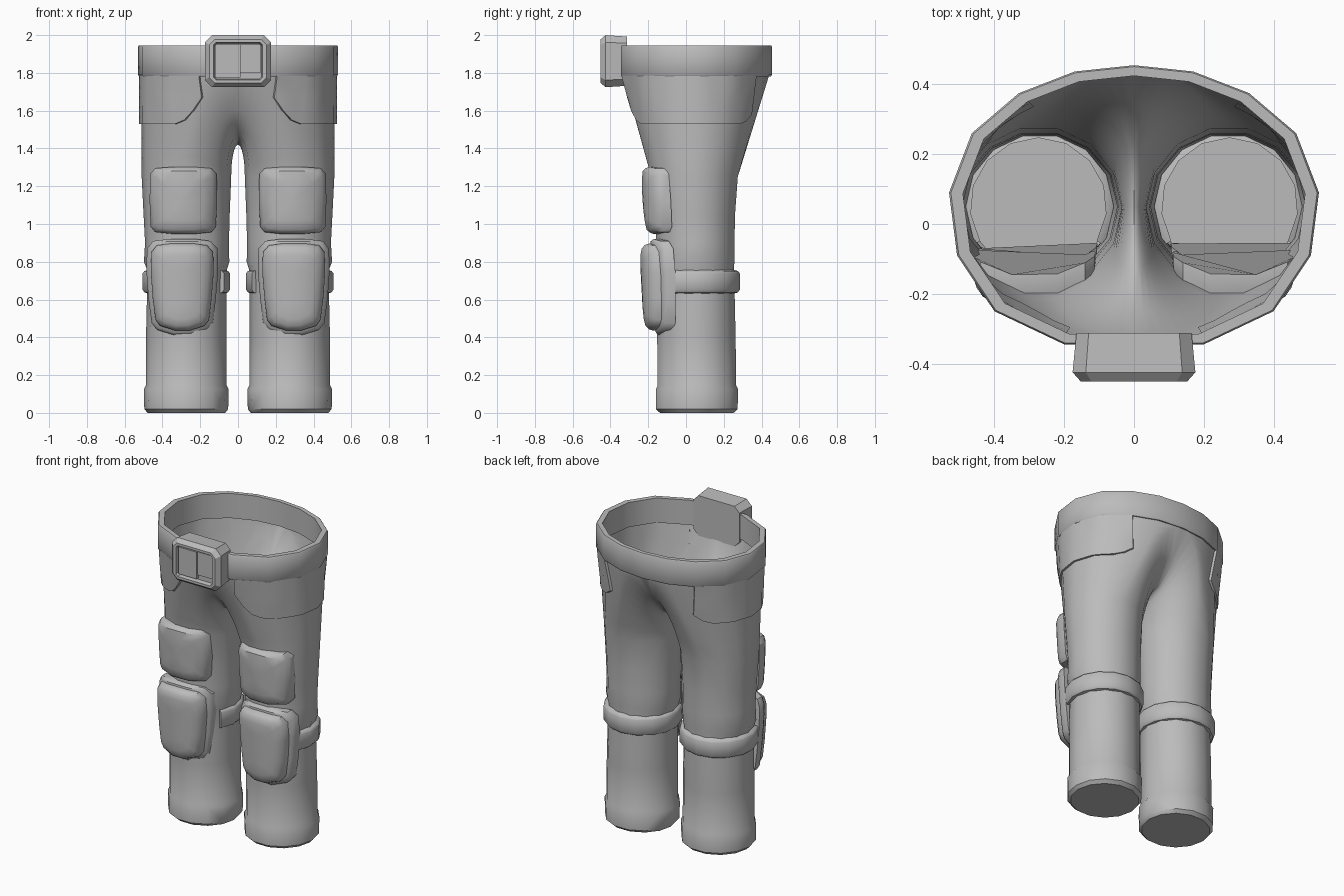
import bpy, bmesh, math
from mathutils import Vector
from mathutils.bvhtree import BVHTree

if "Cube" in bpy.data.objects:
    bpy.data.objects.remove(bpy.data.objects["Cube"])

grey = bpy.data.materials.new("grey")
grey.diffuse_color = (0.5, 0.5, 0.5, 1)
grey.use_nodes = True
grey.node_tree.nodes["Principled BSDF"].inputs["Base Color"].default_value = grey.diffuse_color


def finish(name, bm, angle=38, outward=True):
    if outward:
        bmesh.ops.recalc_face_normals(bm, faces=bm.faces)
    me = bpy.data.meshes.new(name)
    bm.to_mesh(me)
    bm.free()
    me.materials.append(grey)
    ob = bpy.data.objects.new(name, me)
    bpy.context.collection.objects.link(ob)
    bpy.ops.object.select_all(action='DESELECT')
    ob.select_set(True)
    bpy.context.view_layer.objects.active = ob
    bpy.ops.object.shade_smooth_by_angle(angle=math.radians(angle))
    return ob


def loft(bm, rings, closed=True, cap_start=False, cap_end=False):
    """Bridge successive rings of points with quads."""
    vs = [[bm.verts.new(p) for p in r] for r in rings]
    n = len(vs[0])
    for a, b in zip(vs, vs[1:]):
        for i in range(n if closed else n - 1):
            k = (i + 1) % n
            bm.faces.new((a[i], a[k], b[k], b[i]))
    if cap_start:
        bm.faces.new(vs[0][::-1])
    if cap_end:
        bm.faces.new(vs[-1])


# Right half of the waist outline, front centre to back centre
WAIST = [(0, -.347), (.2, -.345), (.4, -.25), (.507, -.09), (.53, .09),
         (.465, .26), (.33, .375), (.17, .437), (0, .455)]
# Crotch seam on the centre plane (y, z), back to front
SEAM = [(.345, 1.62), (.22, 1.48), (.05, 1.42), (-.13, 1.47), (-.26, 1.61)]
# Leg rings: z, centre x, radius x, centre y, radius y
LEG = [(0, .273, .205, .057, .2), (.02, .274, .222, .057, .222),
       (.125, .274, .225, .058, .223), (.145, .274, .214, .058, .213),
       (.40, .274, .213, .055, .213), (.62, .272, .210, .053, .210),
       (.76, .270, .212, .05, .208), (.80, .272, .226, .05, .212),
       (.90, .270, .222, .05, .212), (1.05, .272, .228, .048, .217),
       (1.25, .273, .237, .045, .235)]
N = 14


def leg_ring(z, cx, rx, cy, ry):
    ring = []
    for j in range(N):
        a = math.tau * (j - 4) / N
        ring.append(Vector((cx + rx * math.cos(a), cy + ry * math.sin(a), z)))
    return ring


# Trousers: each leg lofts into half of the hips, joined at the seam
bm = bmesh.new()
for side in (1, -1):
    rings = [leg_ring(*r) for r in LEG]
    base = rings[-1]
    top = [Vector((x * .965, .05 + (y - .05) * .965, 1.79)) for x, y in WAIST]
    top += [Vector((0, y, z)) for y, z in SEAM]
    for s in (.2, .4, .55, .7, .82, .92, .98, 1):
        ring = []
        for j in range(N):
            p = base[j].lerp(top[j], s)
            if j == 0 or j >= 8:
                p.x = base[j].x * math.sqrt(1 - s * s)
            ring.append(p)
        rings.append(ring)
    loft(bm, [[(p.x * side, p.y, p.z) for p in r] for r in rings], cap_start=True)
bmesh.ops.remove_doubles(bm, verts=bm.verts, dist=.0005)
bm.normal_update()
tree = BVHTree.FromBMesh(bm)
finish("trousers", bm)

# Waistband
full = WAIST + [(-x, y) for x, y in WAIST[-2:0:-1]]
bm = bmesh.new()


def band(scale, z):
    return [(x * scale, .05 + (y - .05) * scale, z) for x, y in full]


loft(bm, [band(.925, 1.785), band(.985, 1.78), band(1, 1.79), band(1, 1.938),
          band(.99, 1.945), band(.925, 1.945), band(.925, 1.785)])
bmesh.ops.remove_doubles(bm, verts=bm.verts, dist=.0005)
finish("waistband", bm)


# Hip panels hugging the trousers
def hip_panel(side):
    bm = bmesh.new()
    low = [1.67, 1.60, 1.55] + [1.53] * 11 + [1.545, 1.58]
    cols = len(low)
    outer, inner = [], []
    for c in range(cols):
        a = math.radians(-62 + 107 * c / (cols - 1))
        d = Vector((side * math.cos(a), math.sin(a), 0))
        co, ci = [], []
        for r in range(6):
            z = low[c] + (1.785 - low[c]) * r / 5
            hit = tree.ray_cast(Vector((0, .05, z)), d)[0]
            co.append(hit + d * .014)
            ci.append(hit - d * .004)
        outer.append(co)
        inner.append(ci)
    # closed strip rings: up the outside, down the inside
    loft(bm, [o + i[::-1] for o, i in zip(outer, inner)], cap_start=True, cap_end=True)
    return bm


# Knee straps: open bands around the back of each leg
def strap(side):
    prof = [(.195, .63), (.222, .637), (.233, .652), (.233, .738), (.224, .75), (.195, .76)]
    rings = []
    for i in range(11):
        a = math.radians(-31 + 242 * i / 10)
        rings.append([(side * (.274 + r * math.cos(a)), .052 + r * math.sin(a), z)
                      for r, z in prof])
    bm = bmesh.new()
    loft(bm, rings, cap_start=True, cap_end=True)
    return bm


# Curved pads: concentric copies of an outline, bent around the leg
def pad(side, outline, layers, lean):
    cx = sum(p[0] for p in outline) / len(outline)
    zs = [p[1] for p in outline]
    cz, h = (min(zs) + max(zs)) / 2, (max(zs) - min(zs)) / 2
    w = max(abs(p[0] - cx) for p in outline)
    rings = []
    for inset, y, bend in layers:
        fx, fz = 1 - inset / w, 1 - inset / h
        ring = []
        for x, z in outline:
            dx, dz = (x - cx) * fx, (z - cz) * fz
            ring.append((side * (cx + dx), y + bend * (dx / w) ** 2 - lean * dz / h, cz + dz))
        rings.append(ring)
    bm = bmesh.new()
    loft(bm, rings, cap_start=True, cap_end=True)
    return bm


THIGH = [(.14, 1.295), (.22, 1.302), (.35, 1.302), (.44, 1.295), (.465, 1.265), (.468, 1.12),
         (.462, .985), (.44, .957), (.35, .948), (.22, .948), (.14, .957), (.118, .985),
         (.110, 1.12), (.113, 1.265)]
KNEE = [(.145, .91), (.22, .92), (.37, .92), (.45, .91), (.482, .87), (.485, .75), (.474, .60),
        (.457, .475), (.43, .44), (.34, .412), (.25, .412), (.16, .44), (.133, .475),
        (.118, .60), (.105, .75), (.108, .87)]
for side, label in ((1, "right"), (-1, "left")):
    finish("hip_panel_" + label, hip_panel(side))
    finish("knee_strap_" + label, strap(side))
    finish("thigh_pad_" + label, pad(side, THIGH, [
        (0, -.14, .06), (0, -.195, .07), (.008, -.212, .07), (.022, -.225, .065),
        (.07, -.229, .06), (.13, -.23, .06), (.165, -.23, .06)], .012))
    finish("knee_pad_base_" + label, pad(side, KNEE, [
        (0, -.12, .07), (0, -.165, .07), (.012, -.18, .07), (.06, -.185, .06),
        (.15, -.185, .06)], .018))
    finish("knee_pad_" + label, pad(side, KNEE, [
        (.024, -.16, .05), (.024, -.192, .06), (.032, -.213, .06), (.05, -.228, .055),
        (.085, -.234, .05), (.14, -.236, .05), (.175, -.236, .05)], .014))


# Buckle: chamfered block with a recessed window
def octagon(hx, hz, c, y, cz=1.862):
    return [(sx * x, y, cz + sz * z) for sx, sz, x, z in (
        (1, -1, hx - c, hz), (1, -1, hx, hz - c), (1, 1, hx, hz - c), (1, 1, hx - c, hz),
        (-1, 1, hx - c, hz), (-1, 1, hx, hz - c), (-1, -1, hx, hz - c), (-1, -1, hx - c, hz))]


bm = bmesh.new()
loft(bm, [octagon(.165, .13, .035, -.312), octagon(.176, .138, .038, -.425),
          octagon(.152, .116, .03, -.452), octagon(.13, .1, .014, -.452),
          octagon(.124, .094, .012, -.425)], cap_start=True, cap_end=True)
finish("buckle", bm, 20)

# Raised plate and small tab inside the buckle window
for name, x0, x1, z0, z1, y in (("buckle_plate", -.118, .012, 1.775, 1.95, -.442),
                                ("buckle_tab", .012, .118, 1.80, 1.95, -.434)):
    bm = bmesh.new()
    loft(bm, [[(x0, v, z0), (x1, v, z0), (x1, v, z1), (x0, v, z1)] for v in (-.42, y)],
         cap_start=True, cap_end=True)
    finish(name, bm, 20)
